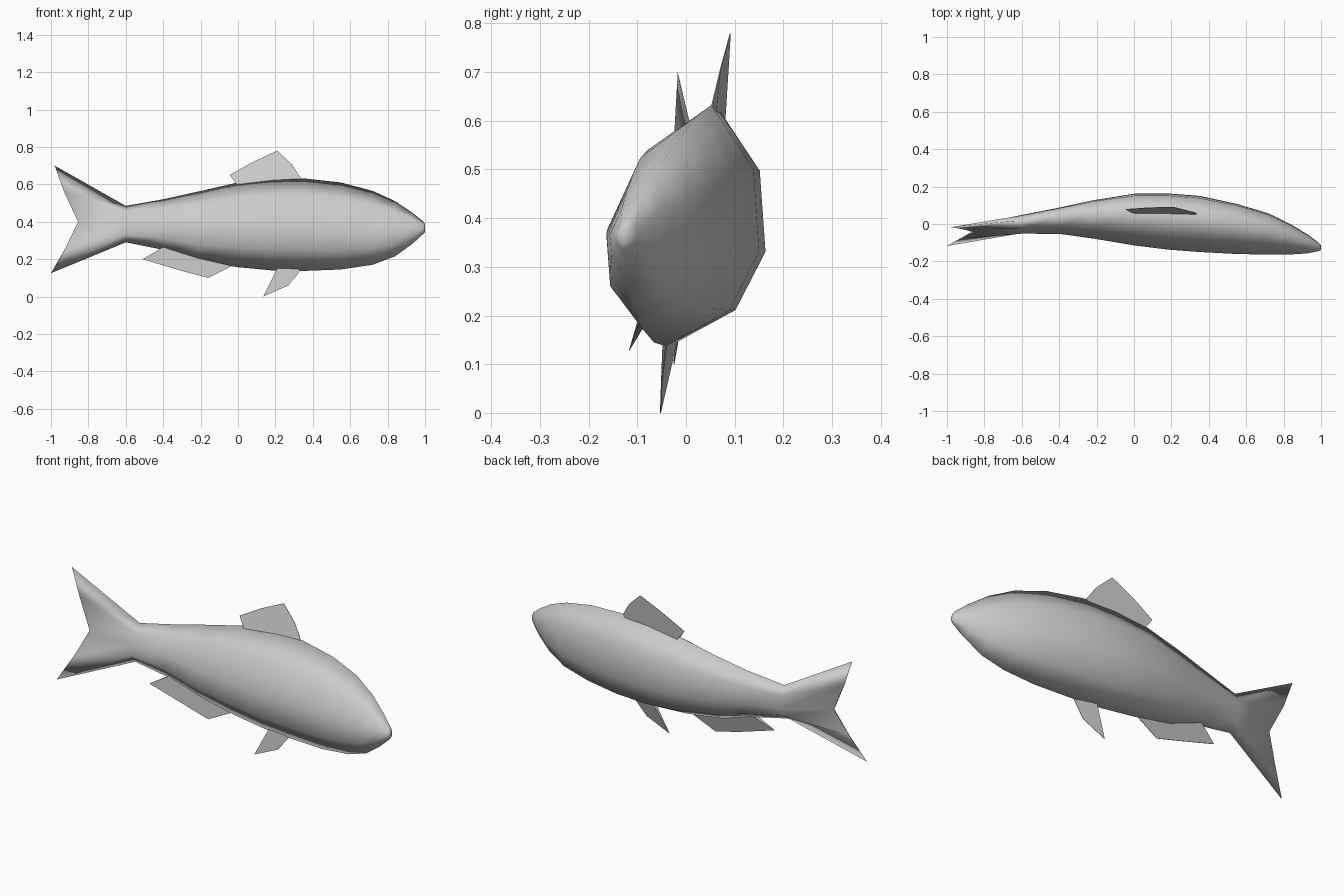
import bpy
import bmesh

cube = bpy.data.objects.get("Cube")
if cube:
    bpy.data.objects.remove(cube)

ROLL = 0.19  # sideways lean of the whole animal

grey = bpy.data.materials.new("light_grey")
grey.use_nodes = True
colour = (0.6, 0.6, 0.6, 1)
grey.diffuse_color = colour
grey.node_tree.nodes["Principled BSDF"].inputs["Base Color"].default_value = colour

# Body stations from tail root to nose: x, centre y, half width, bottom z, top z
STATIONS = [
    (-0.60, 0.00, 0.05, 0.29, 0.485),
    (-0.40, 0.02, 0.07, 0.25, 0.52),
    (-0.22, 0.028, 0.102, 0.195, 0.56),
    (0.00, 0.028, 0.138, 0.157, 0.61),
    (0.18, 0.018, 0.15, 0.14, 0.628),
    (0.35, 0.005, 0.15, 0.137, 0.632),
    (0.55, -0.022, 0.134, 0.145, 0.61),
    (0.72, -0.05, 0.11, 0.17, 0.565),
    (0.84, -0.08, 0.08, 0.215, 0.51),
    (0.93, -0.105, 0.05, 0.28, 0.45),
    (0.99, -0.123, 0.021, 0.335, 0.402),
    (1.00, -0.126, 0.012, 0.345, 0.388),
]
# Cross-section: sideways and upward fractions, top point first
SECTION = [(0, 1), (0.72, 0.55), (1, -0.1), (0.75, -0.62),
           (0, -1), (-0.75, -0.62), (-1, -0.1), (-0.72, 0.55)]


def finish(name, bm, smooth):
    bmesh.ops.recalc_face_normals(bm, faces=bm.faces[:])
    mesh = bpy.data.meshes.new(name)
    bm.to_mesh(mesh)
    bm.free()
    mesh.materials.append(grey)
    for poly in mesh.polygons:
        poly.use_smooth = smooth
    obj = bpy.data.objects.new(name, mesh)
    bpy.context.collection.objects.link(obj)
    return obj


def mid_plane_y(x, z):
    """Sideways position of the leaning middle plane."""
    for a, b in zip(STATIONS, STATIONS[1:]):
        if x <= b[0]:
            break
    t = (x - a[0]) / (b[0] - a[0])
    centre_y = a[1] + t * (b[1] - a[1])
    centre_z = (a[3] + a[4] + t * (b[3] + b[4] - a[3] - a[4])) / 2
    return centre_y + ROLL * (z - centre_z)


# Body and tail: one lofted skin, ending in a flattened forked ring
bm = bmesh.new()
tail = [(-0.98, -0.017, 0.70), (-0.93, -0.022, 0.56), (-0.855, -0.04, 0.40),
        (-0.92, -0.075, 0.265), (-1.0, -0.118, 0.125)]
tail_ring = []
for i, (side, _) in enumerate(SECTION):
    x, y, z = tail[min(i, 8 - i)]
    tail_ring.append(bm.verts.new((x, y + 0.004 * side, z)))
rings = [tail_ring]
for x, cy, w, low, high in STATIONS:
    cz, h = (low + high) / 2, (high - low) / 2
    rings.append([bm.verts.new((x, cy + s * w + ROLL * u * h,
                                cz + u * h - ROLL * s * w))
                  for s, u in SECTION])
for a, b in zip(rings, rings[1:]):
    for i in range(8):
        j = (i + 1) % 8
        bm.faces.new((a[i], a[j], b[j], b[i]))
bm.faces.new(rings[-1])
# Thin trailing edge of the tail
for i in range(4):
    j, k = 7 - i, (8 - i) % 8
    bm.faces.new([tail_ring[n] for n in dict.fromkeys((i, i + 1, j, k))])
finish("body_and_tail", bm, True)


def fin(name, rim, root):
    """Blade that is thick at its root, inside the body, and thin at its rim."""
    bm = bmesh.new()
    sides = []
    for sign in (-1, 1):
        sides.append([bm.verts.new((x, mid_plane_y(x, z) + sign * half, z))
                      for points, half in ((rim, 0.001), (root, 0.013))
                      for x, z in points])
    count = len(sides[0])
    bm.faces.new(sides[0])
    bm.faces.new(sides[1])
    for i in range(count):
        j = (i + 1) % count
        bm.faces.new((sides[0][i], sides[0][j], sides[1][j], sides[1][i]))
    finish(name, bm, False)


fin("dorsal_fin",
    [(-0.045, 0.65), (0.08, 0.72), (0.21, 0.78), (0.29, 0.705), (0.335, 0.635)],
    [(0.33, 0.60), (0.0, 0.59)])
fin("anal_fin",
    [(-0.51, 0.20), (-0.31, 0.14), (-0.16, 0.10), (-0.03, 0.165)],
    [(-0.05, 0.19), (-0.40, 0.265)])
fin("pelvic_fin",
    [(0.135, 0.0), (0.27, 0.06), (0.335, 0.14)],
    [(0.33, 0.17), (0.22, 0.17)])
